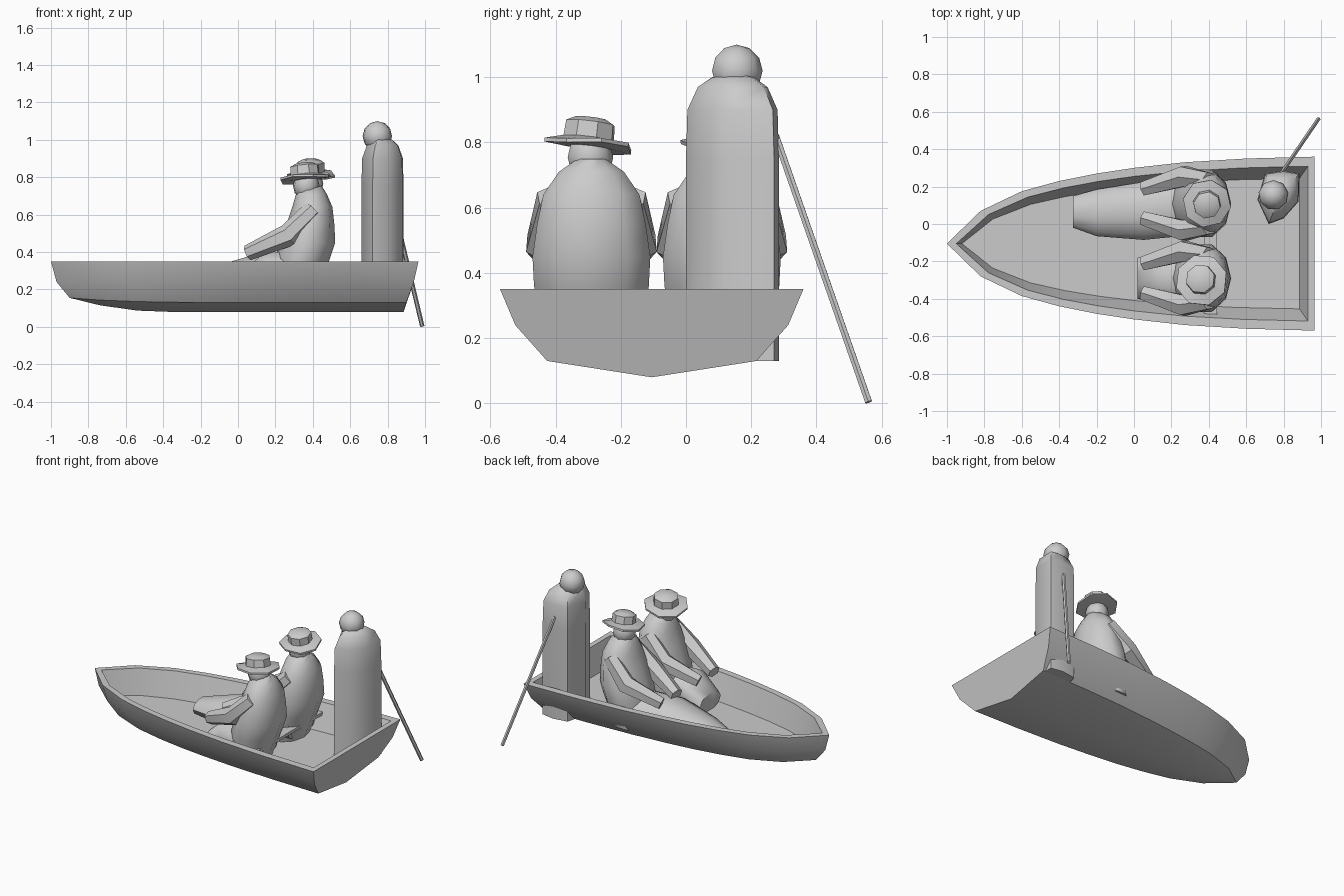
import bpy, bmesh, math
from mathutils import Vector, Euler

if "Cube" in bpy.data.objects:
    bpy.data.objects.remove(bpy.data.objects["Cube"])


def finish(name, bm, angle=35):
    bmesh.ops.remove_doubles(bm, verts=bm.verts, dist=0.0005)
    bmesh.ops.recalc_face_normals(bm, faces=bm.faces)
    me = bpy.data.meshes.new(name)
    bm.to_mesh(me)
    bm.free()
    ob = bpy.data.objects.new(name, me)
    bpy.context.collection.objects.link(ob)
    bpy.ops.object.select_all(action='DESELECT')
    ob.select_set(True)
    bpy.context.view_layer.objects.active = ob
    bpy.ops.object.shade_smooth_by_angle(angle=math.radians(angle))
    return ob


def loft(name, rings, angle=35, caps=True):
    bm = bmesh.new()
    vs = [[bm.verts.new(p) for p in r] for r in rings]
    n = len(rings[0])
    for a, b in zip(vs, vs[1:]):
        for i in range(n):
            j = (i + 1) % n
            bm.faces.new((a[i], a[j], b[j], b[i]))
    if caps:
        bm.faces.new(vs[0])
        bm.faces.new(vs[-1])
    return finish(name, bm, angle)


def circle(n, phase=0.0):
    return [(math.cos(2 * math.pi * i / n + phase), math.sin(2 * math.pi * i / n + phase)) for i in range(n)]


def tube(name, pts, radii, n=6):
    pts = [Vector(p) for p in pts]
    rings = []
    for i, (p, r) in enumerate(zip(pts, radii)):
        d = pts[min(i + 1, len(pts) - 1)] - pts[max(i - 1, 0)]
        q = d.to_track_quat('Z', 'Y')
        rings.append([p + q @ Vector((c * r, s * r, 0)) for c, s in circle(n, math.pi / n)])
    return loft(name, rings)


def ball(name, loc, r, scale=(1, 1, 1)):
    bm = bmesh.new()
    bmesh.ops.create_uvsphere(bm, u_segments=9, v_segments=6, radius=r)
    for v in bm.verts:
        v.co = Vector([a * b for a, b in zip(v.co, scale)]) + Vector(loc)
    return finish(name, bm, 40)


# Hull: half section swept along stations, mirrored around the keel line
CY = -0.105
station_x = [-1, -.82, -.6, -.4, -.2, 0, .27, .6, .965]
half_w = [0, .175, .28, .335, .375, .405, .435, .455, .465]
keel_z = [.155, .115, .087, .08, .08, .08, .08, .08, .08]
chine_z = [.155, .143, .135, .132, .13, .13, .13, .13, .13]
# level: bow x, stern x, width factor, height
levels = [(-.9, .885, 0, keel_z), (-.9, .9, .69, chine_z), (-.97, .94, .9, [.24] * 9),
          (-1, .965, 1, [.35] * 9), (-.95, .93, .89, [.35] * 9),
          (-.92, .885, .75, [.18] * 9), (-.92, .885, 0, [.18] * 9)]
bm = bmesh.new()
grid = []
for i, x in enumerate(station_x):
    t = (x + 1) / 1.965
    half = [(a + (b - a) * t, half_w[i] * f, z[i]) for a, b, f, z in levels]
    loop = [(px, CY + w, z) for px, w, z in half]
    loop += [(px, CY - w, z) for px, w, z in half[-2:0:-1]]
    grid.append([bm.verts.new(p) for p in loop])
n = len(grid[0])
for a, b in zip(grid, grid[1:]):
    for i in range(n):
        j = (i + 1) % n
        bm.faces.new((a[i], a[j], b[j], b[i]))
s = grid[-1]
bm.faces.new([s[k] for k in (9, 10, 11, 0, 1, 2, 3)])   # transom
bm.faces.new([s[k] for k in (3, 4, 8, 9)])              # stern rim
bm.faces.new([s[k] for k in (4, 5, 6, 7, 8)])           # stern inner wall
finish("hull", bm, 30)

# Seat plank
bm = bmesh.new()
bmesh.ops.create_cube(bm, size=1)
for v in bm.verts:
    v.co = Vector((.41 + v.co.x * .07, CY + v.co.y * .76, .285 + v.co.z * .02))
finish("seat_plank", bm)

# Standing rower: robe, head
base = [(.72, 0), (.80, .03), (.88, .12), (.885, .27), (.80, .285), (.70, .27), (.66, .13)]
cx, cy = .775, .145
rings = []
for z, f in [(.13, 1), (.75, 1), (.9, .97), (.97, .75), (1.0, .45), (1.01, .15)]:
    rings.append([(cx + (x - cx) * f, cy + (y - cy) * f, z) for x, y in base])
loft("rower_robe", rings, 50)
ball("rower_head", (.745, .155, 1.02), .08)

# Oar
tube("oar", [(.79, .275, .82), (.985, .56, .004)], [.012, .012], 6)


def hat(name, loc, rot, r):
    rings = []
    prof = [(.55, -.015), (1, -.012), (1, .0), (.58, .012), (.56, .06), (.35, .075)]
    m = Euler(rot).to_matrix()
    for f, z in prof:
        rings.append([Vector(loc) + m @ Vector((c * r * f, s * r * f,
                      z + (.018 * c * s if f == 1 else 0))) for c, s in circle(8, .3)])
    loft(name, rings, 40)


def sitter(tag, y, head, hat_loc, hat_rot, hat_r, legs):
    # torso: z, x min, x max, half width
    torso = [(.18, .2, .42, .15), (.36, .2, .49, .185), (.45, .22, .52, .19), (.55, .26, .515, .175),
             (.64, .29, .505, .155), (.71, .31, .475, .105), (.75, .33, .45, .045)]
    loft(tag + "_torso", [[((a + b) / 2 + c * (b - a) / 2, y + s * w, z) for c, s in circle(10)]
                          for z, a, b, w in torso], 50)
    # skirt over the legs
    loft(tag + "_legs", [[(x, yy + c * ry, z + s * rz) for c, s in circle(10)]
                         for x, yy, z, ry, rz in legs], 50)
    for side, k in (("left", 1), ("right", -1)):
        tube(f"{tag}_{side}_arm", [(.4, y + k * .12, .63), (.27, y + k * .145, .49), (.05, y + k * .08, .395)],
             [.05, .062, .042])
    ball(tag + "_head", head, .072, (1, 1, 1.1))
    hat(tag + "_hat", hat_loc, hat_rot, hat_r)


# Two seated passengers
sitter("front_passenger", -.29, (.365, -.295, .755), (.36, -.30, .8), (-.12, -.1, 0), .14,
       [(.4, -.29, .28, .16, .11), (.15, -.29, .3, .14, .11), (.02, -.29, .235, .11, .06)])
sitter("rear_passenger", .11, (.385, .11, .765), (.39, .11, .82), (.15, -.05, .3), .13,
       [(.4, .11, .28, .16, .11), (.05, .07, .28, .155, .1), (-.2, .06, .235, .125, .07), (-.325, .065, .215, .085, .05)])
